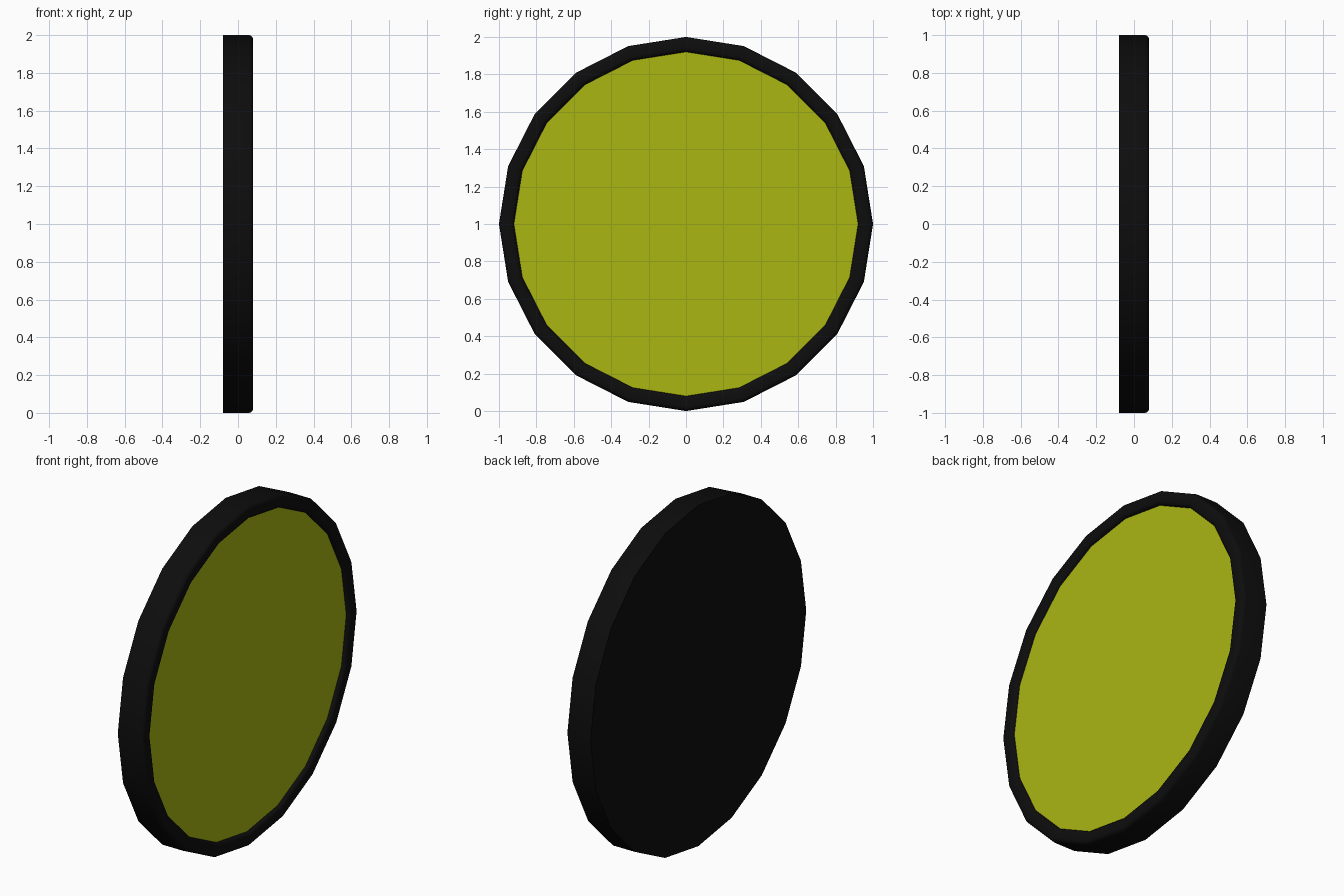
import bpy, bmesh, math

if "Cube" in bpy.data.objects:
    bpy.data.objects.remove(bpy.data.objects["Cube"])

SIDES = 20
HALF = 0.08      # half thickness along x
FILLET = 0.022   # rounding of the front rim


def material(name, rgb):
    m = bpy.data.materials.new(name)
    m.diffuse_color = (*rgb, 1)
    m.use_nodes = True
    m.node_tree.nodes["Principled BSDF"].inputs["Base Color"].default_value = m.diffuse_color
    return m


def ring(bm, r, x):
    return [bm.verts.new((x, r * math.sin(2 * math.pi * i / SIDES),
                          1 + r * math.cos(2 * math.pi * i / SIDES)))
            for i in range(SIDES)]


def finish(bm, name, mat):
    bmesh.ops.recalc_face_normals(bm, faces=bm.faces)
    me = bpy.data.meshes.new(name)
    bm.to_mesh(me)
    bm.free()
    ob = bpy.data.objects.new(name, me)
    bpy.context.collection.objects.link(ob)
    me.materials.append(mat)
    bpy.ops.object.select_all(action='DESELECT')
    ob.select_set(True)
    bpy.context.view_layer.objects.active = ob
    bpy.ops.object.shade_smooth_by_angle(angle=math.radians(35))
    return ob


black = material("black", (0.004, 0.004, 0.004))
yellow = material("yellow", (0.40, 0.47, 0.006))

# Housing: sharp back edge, rounded rim around the front opening
profile = [(1.0, -HALF)]
for centre, start in ((1 - FILLET, 0), (0.92 + FILLET, 90)):
    for k in range(4):
        a = math.radians(start + 30 * k)
        profile.append((centre + FILLET * math.cos(a), HALF - FILLET + FILLET * math.sin(a)))
profile.append((0.92, HALF - FILLET - 0.006))

bm = bmesh.new()
rings = [ring(bm, r, x) for r, x in profile]
for a, b in zip(rings, rings[1:]):
    for i in range(SIDES):
        j = (i + 1) % SIDES
        bm.faces.new((a[i], a[j], b[j], b[i]))
bm.faces.new(rings[0])
bm.faces.new(rings[-1])
finish(bm, "housing", black)

# Coloured face panel set into the rim
bm = bmesh.new()
face = bm.faces.new(ring(bm, 0.92, HALF - FILLET))
face.normal_update()
if face.normal.x < 0:
    face.normal_flip()
me_ob = bpy.data.meshes.new("face_panel")
bm.to_mesh(me_ob)
bm.free()
me_ob.materials.append(yellow)
bpy.context.collection.objects.link(bpy.data.objects.new("face_panel", me_ob))
